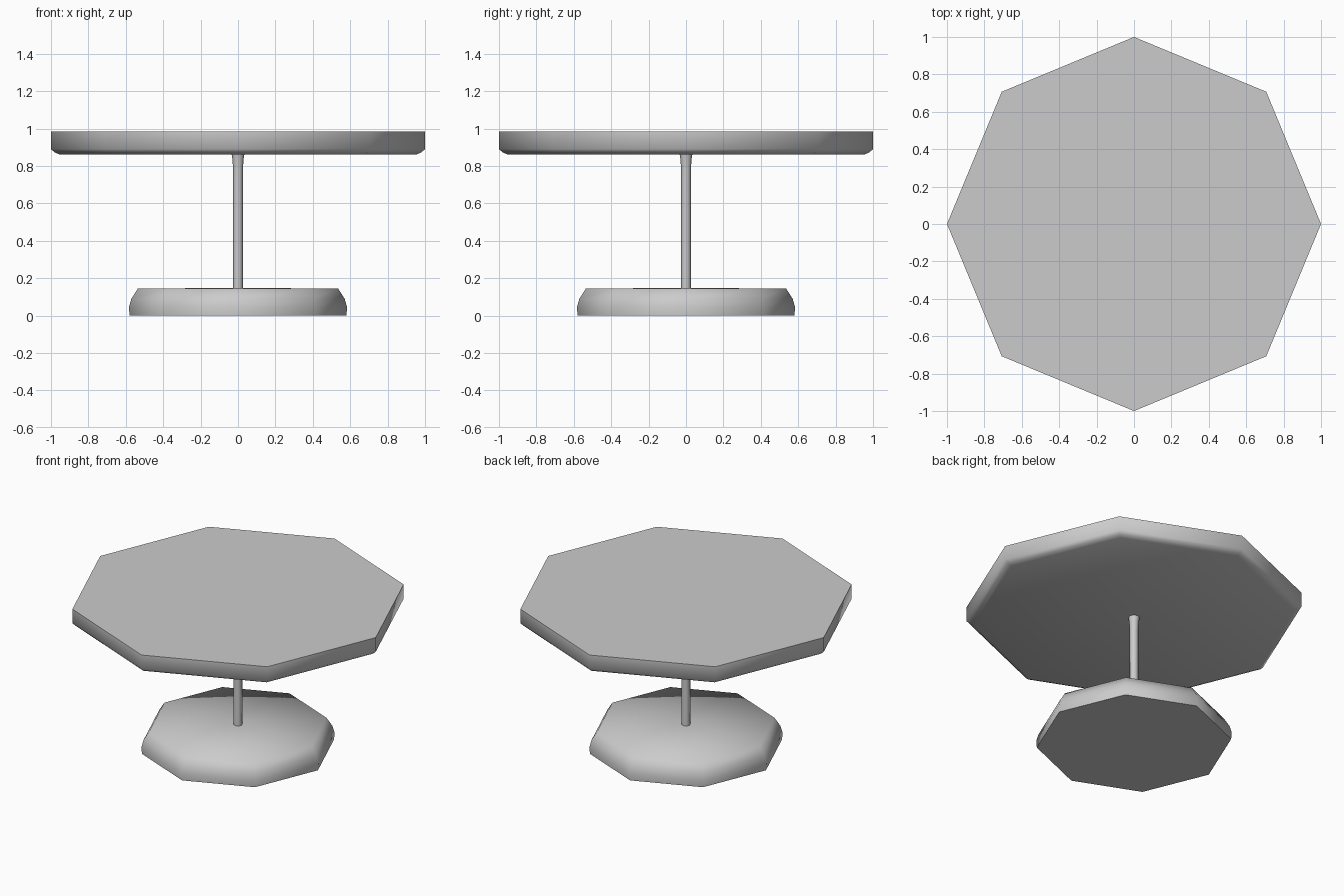
import bpy, bmesh, math

if "Cube" in bpy.data.objects:
    bpy.data.objects.remove(bpy.data.objects["Cube"])

SIDES = 8


def lathe(name, profile):
    """Revolve (radius, z) points into an eight-sided part; radius 0 makes a centre point."""
    bm = bmesh.new()
    rings = []
    for r, z in profile:
        count = SIDES if r > 0 else 1
        rings.append([bm.verts.new((r * math.cos(i * math.tau / SIDES),
                                    r * math.sin(i * math.tau / SIDES), z))
                      for i in range(count)])
    for a, b in zip(rings, rings[1:]):
        for i in range(SIDES):
            j = (i + 1) % SIDES
            quad = [a[i % len(a)], a[j % len(a)], b[j % len(b)], b[i % len(b)]]
            bm.faces.new(list(dict.fromkeys(quad)))
    mesh = bpy.data.meshes.new(name)
    bm.to_mesh(mesh)
    bm.free()
    obj = bpy.data.objects.new(name, mesh)
    bpy.context.collection.objects.link(obj)
    bpy.ops.object.select_all(action='DESELECT')
    obj.select_set(True)
    bpy.context.view_layer.objects.active = obj
    bpy.ops.object.shade_smooth_by_angle(angle=math.radians(62))
    return obj


# Heavy foot with a rounded shoulder
lathe("base", [(0, 0), (0.58, 0), (0.583, 0.045), (0.57, 0.09),
               (0.535, 0.145), (0.026, 0.147)])

# Thin post, flaring slightly under the top
lathe("stem", [(0.026, 0.147), (0.026, 0.22), (0.026, 0.77), (0.029, 0.83), (0.034, 0.862)])

# Table top with an eased lower edge
lathe("table_top", [(0.034, 0.862), (0.955, 0.862), (0.98, 0.872), (1.0, 0.89),
                    (1.0, 0.983), (0, 0.983)])
